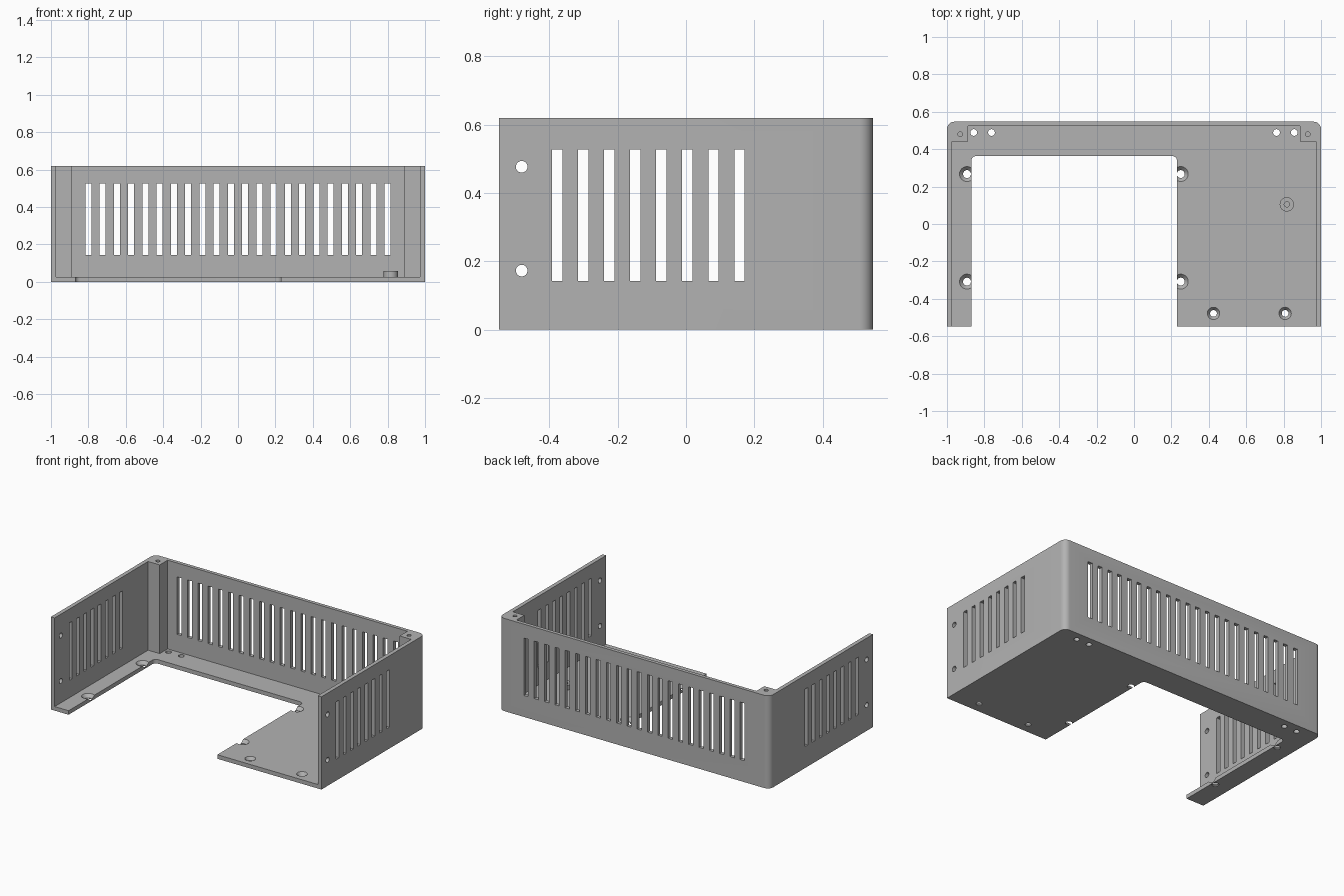
import bpy, bmesh, math
from mathutils import Matrix

cube = bpy.data.objects.get("Cube")
if cube:
    bpy.data.objects.remove(cube, do_unlink=True)

HALF_Y, HEIGHT, FLOOR = 0.547, 0.62, 0.027
INNER_X, INNER_Y = 0.973, 0.523

grey = bpy.data.materials.new("plain_grey")
grey.use_nodes = True
colour = (0.448, 0.448, 0.448, 1)
grey.diffuse_color = colour
grey.node_tree.nodes["Principled BSDF"].inputs["Base Color"].default_value = colour


def make_object(name, bm):
    bmesh.ops.recalc_face_normals(bm, faces=bm.faces)
    mesh = bpy.data.meshes.new(name)
    bm.to_mesh(mesh)
    bm.free()
    mesh.materials.append(grey)
    obj = bpy.data.objects.new(name, mesh)
    bpy.context.collection.objects.link(obj)
    return obj


def add_prism(bm, points, z0, z1):
    """Extrude a flat outline from z0 to z1."""
    face = bm.faces.new([bm.verts.new((x, y, z0)) for x, y in points])
    top = bmesh.ops.extrude_face_region(bm, geom=[face])["geom"]
    bmesh.ops.translate(bm, vec=(0, 0, z1 - z0),
                        verts=[v for v in top if isinstance(v, bmesh.types.BMVert)])


def round_back_edges(bm, radius):
    """Round the upright edges on the rear side."""
    y_max = max(v.co.y for v in bm.verts)
    edges = [e for e in bm.edges
             if all(v.co.y > y_max - 0.001 for v in e.verts)
             and abs(e.verts[0].co.x - e.verts[1].co.x) < 0.001]
    bmesh.ops.bevel(bm, geom=edges, offset=radius, segments=8, profile=0.5, affect='EDGES')


def add_box(bm, centre, size):
    bmesh.ops.create_cube(bm, size=1, matrix=Matrix.Translation(centre) @ Matrix.Diagonal((*size, 1)))


def add_lathe(bm, x, y, profile, closed=False, sides=32):
    """Spin a (radius, z) profile about an upright axis at x, y."""
    rings = [[bm.verts.new((x + r * math.cos(2 * math.pi * i / sides),
                            y + r * math.sin(2 * math.pi * i / sides), z))
              for i in range(sides)] for r, z in profile]
    pairs = list(zip(rings, rings[1:]))
    if closed:
        pairs.append((rings[-1], rings[0]))
    else:
        bm.faces.new(rings[0])
        bm.faces.new(rings[-1])
    for low, high in pairs:
        for i in range(sides):
            j = (i + 1) % sides
            bm.faces.new((low[i], low[j], high[j], high[i]))


def rectangle(x0, x1, y0, y1):
    return [(x0, y0), (x1, y0), (x1, y1), (x0, y1)]


# Outer block with rounded rear corners
bm = bmesh.new()
add_prism(bm, rectangle(-1, 1, -HALF_Y, HALF_Y), 0, HEIGHT)
round_back_edges(bm, 0.04)
enclosure = make_object("enclosure", bm)
cutters = []

# Hollow interior, leaving a square post in each rear corner
bm = bmesh.new()
right_half = [(INNER_X, -1), (INNER_X, 0.44), (0.887, 0.44), (0.887, INNER_Y)]
add_prism(bm, right_half + [(-x, y) for x, y in reversed(right_half)], FLOOR, 1)
cutters.append(make_object("cavity_cutter", bm))

# Large floor opening
bm = bmesh.new()
add_prism(bm, rectangle(-0.87, 0.23, -1, 0.363), -0.1, 0.1)
round_back_edges(bm, 0.025)
cutters.append(make_object("opening_cutter", bm))

# Ventilation slots in the rear and side walls, and round side holes
bm = bmesh.new()
PITCH, SLOT_Z, SLOT_H = 0.0762, 0.335, 0.384
for i in range(22):
    add_box(bm, ((i - 10.5) * PITCH, 0.54, SLOT_Z), (0.032, 0.1, SLOT_H))
for side in (-1, 1):
    for i in range(8):
        add_box(bm, (side * 0.99, -0.377 + i * PITCH, SLOT_Z), (0.1, 0.03, SLOT_H))
    for z in (0.173, 0.477):
        bmesh.ops.create_cone(bm, cap_ends=True, segments=32, radius1=0.017, radius2=0.017, depth=0.1,
                              matrix=Matrix.Translation((side * 0.99, -0.481, z)) @ Matrix.Rotation(math.pi / 2, 4, 'Y'))
cutters.append(make_object("slot_cutter", bm))

# Floor holes, countersunk floor holes and blind post holes
bm = bmesh.new()
for side in (-1, 1):
    for x in (0.762, 0.857):
        add_lathe(bm, side * x, 0.489, [(0.018, -0.1), (0.018, 0.1)])
    add_lathe(bm, side * 0.929, 0.48, [(0.013, 0.4), (0.013, 0.7)])
countersunk = [(x, y, 0.021, 0.04) for x in (-0.893, 0.25) for y in (-0.308, 0.267)]
countersunk += [(x, -0.478, 0.018, 0.033) for x in (0.425, 0.808)]
for x, y, small, large in countersunk:
    add_lathe(bm, x, y, [(small, -0.1), (small, 0.006), (large, FLOOR), (large, 0.05)])
cutters.append(make_object("hole_cutter", bm))

for cutter in cutters:
    cutter.hide_render = True
    mod = enclosure.modifiers.new(cutter.name, 'BOOLEAN')
    mod.operation = 'DIFFERENCE'
    mod.solver = 'EXACT'
    mod.object = cutter

# Bake the cuts and drop the cutters
bpy.context.view_layer.update()
result = bpy.data.meshes.new_from_object(enclosure.evaluated_get(bpy.context.evaluated_depsgraph_get()))
enclosure.modifiers.clear()
enclosure.data = result
result.materials.clear()
result.materials.append(grey)
for poly in result.polygons:
    poly.material_index = 0
for cutter in cutters:
    bpy.data.objects.remove(cutter, do_unlink=True)

# Small raised standoff on the floor
bm = bmesh.new()
add_lathe(bm, 0.817, 0.105, [(0.014, FLOOR - 0.005), (0.038, FLOOR - 0.005), (0.038, 0.058), (0.014, 0.058)], closed=True)
standoff = make_object("standoff", bm)

# Smooth curved faces, keep edges sharp
for obj in (enclosure, standoff):
    bpy.ops.object.select_all(action='DESELECT')
    obj.select_set(True)
    bpy.context.view_layer.objects.active = obj
    bpy.ops.object.shade_smooth_by_angle(angle=math.radians(30))
